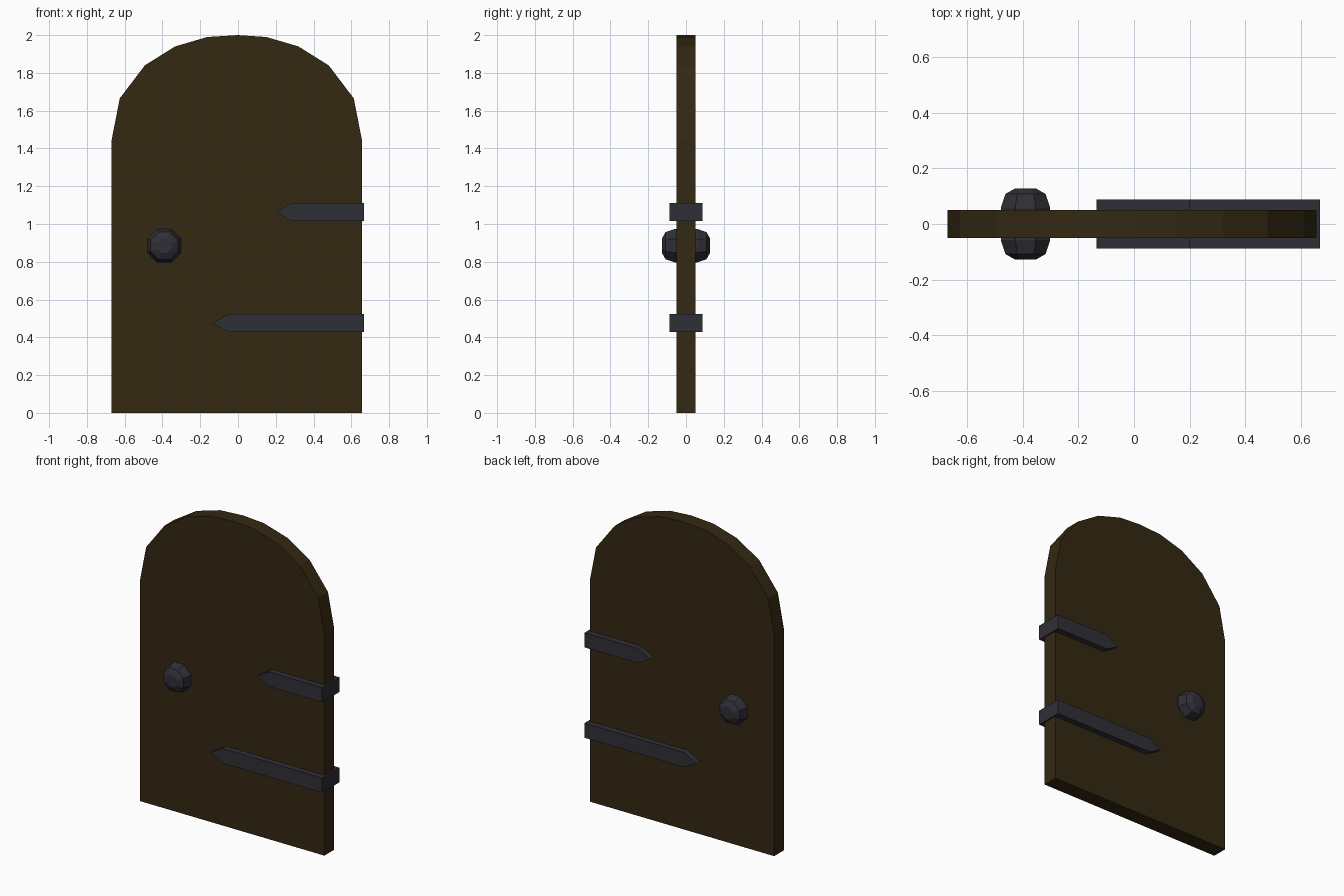
import bpy, bmesh
from math import cos, sin, pi

cube = bpy.data.objects.get("Cube")
if cube:
    bpy.data.objects.remove(cube, do_unlink=True)


def material(name, rgb):
    m = bpy.data.materials.new(name)
    m.use_nodes = True
    m.diffuse_color = (*rgb, 1)
    m.node_tree.nodes["Principled BSDF"].inputs["Base Color"].default_value = (*rgb, 1)
    return m


wood = material("dark wood", (0.034, 0.021, 0.006))
iron = material("dark iron", (0.028, 0.028, 0.038))


def finish(name, bm, mat):
    bmesh.ops.recalc_face_normals(bm, faces=bm.faces[:])
    mesh = bpy.data.meshes.new(name)
    bm.to_mesh(mesh)
    bm.free()
    mesh.materials.append(mat)
    obj = bpy.data.objects.new(name, mesh)
    bpy.context.collection.objects.link(obj)
    return obj


def slab(name, outline, half_depth, mat):
    """Extrude an x-z outline symmetrically along y."""
    bm = bmesh.new()
    face = bm.faces.new([bm.verts.new((x, -half_depth, z)) for x, z in outline])
    out = bmesh.ops.extrude_face_region(bm, geom=[face])
    moved = [g for g in out["geom"] if isinstance(g, bmesh.types.BMVert)]
    bmesh.ops.translate(bm, verts=moved, vec=(0, 2 * half_depth, 0))
    return finish(name, bm, mat)


# Arched door panel
arch = [(0.657, 1.44), (0.613, 1.665), (0.48, 1.84), (0.32, 1.94), (0.15, 1.99)]
left = [(0.657, 0)] + arch
right = [(-x - 0.013, z) for x, z in reversed(left)]
slab("door_panel", left + [(0, 2.0)] + right, 0.05, wood)

# Pointed hinge straps wrapping round the hinge edge
for name, tip, z in (("lower_hinge_strap", -0.135, 0.475), ("upper_hinge_strap", 0.2, 1.063)):
    h, end, shoulder = 0.048, 0.668, tip + 0.085
    slab(name, [(tip, z), (shoulder, z - h), (end, z - h), (end, z + h), (shoulder, z + h)],
         0.088, iron)

# Faceted knobs on both sides
SIDES = 8
for name, side in (("front_knob", -1), ("back_knob", 1)):
    bm = bmesh.new()
    rings = []
    for r, y in ((0.09, 0.02), (0.096, 0.058), (0.078, 0.108), (0.042, 0.127)):
        rings.append([bm.verts.new((-0.39 + r * cos(2 * pi * (i + 0.5) / SIDES), side * y,
                                    0.885 + r * sin(2 * pi * (i + 0.5) / SIDES)))
                      for i in range(SIDES)])
    for a, b in zip(rings, rings[1:]):
        for i in range(SIDES):
            j = (i + 1) % SIDES
            bm.faces.new((a[i], a[j], b[j], b[i]))
    bm.faces.new(rings[0])
    bm.faces.new(rings[-1])
    finish(name, bm, iron)
